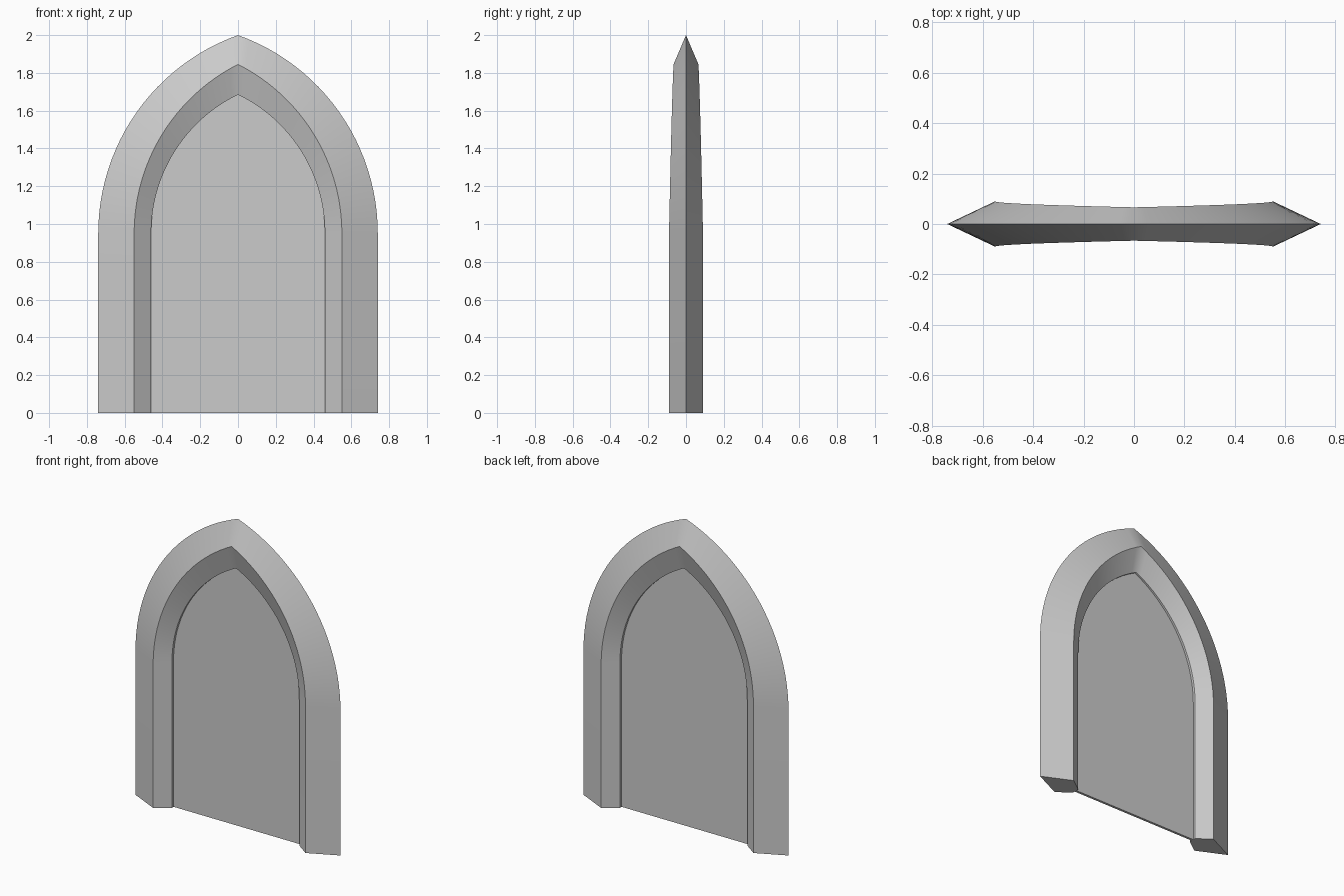
import bpy, bmesh, math

if "Cube" in bpy.data.objects:
    bpy.data.objects.remove(bpy.data.objects["Cube"])

SPRING = 0.95   # height where the arch begins
N = 24          # arch segments per side


def arch(half_w, apex):
    """Pointed arch outline as (x, z, t), left foot to right foot; t is 0 at the spring, 1 at the apex."""
    h = apex - SPRING
    r = (half_w ** 2 + h ** 2) / (2 * half_w)
    cx = half_w - r
    end = math.atan2(h, -cx)
    side = [(half_w, 0, 0)]
    for i in range(N + 1):
        a = end * i / N
        side.append((cx + r * math.cos(a), SPRING + r * math.sin(a), i / N))
    side[-1] = (0, apex, 1)
    left = [(-x, z, t) for x, z, t in side]
    return left + side[-2::-1]


def make_object(name, rails, shade_angle):
    """Loft a closed cross-section through matching rails and cap both feet."""
    bm = bmesh.new()
    grid = [[bm.verts.new(p) for p in rail] for rail in rails]
    k = len(grid)
    for j in range(k):
        a, b = grid[j], grid[(j + 1) % k]
        for i in range(len(a) - 1):
            bm.faces.new((a[i], a[i + 1], b[i + 1], b[i]))
    bm.faces.new([g[0] for g in grid])
    bm.faces.new([g[-1] for g in reversed(grid)])
    finish(name, bm, shade_angle)


def finish(name, bm, shade_angle):
    bmesh.ops.recalc_face_normals(bm, faces=bm.faces[:])
    me = bpy.data.meshes.new(name)
    bm.to_mesh(me)
    bm.free()
    ob = bpy.data.objects.new(name, me)
    bpy.context.collection.objects.link(ob)
    bpy.ops.object.select_all(action='DESELECT')
    ob.select_set(True)
    bpy.context.view_layer.objects.active = ob
    bpy.ops.object.shade_smooth_by_angle(angle=math.radians(shade_angle))


def rail(outline, y_foot, y_apex):
    return [(x, y_foot + (y_apex - y_foot) * t, z) for x, z, t in outline]


outer, ridge, inner = arch(0.74, 2.0), arch(0.55, 1.845), arch(0.46, 1.685)

# Bevelled frame, thinning towards the apex
make_object("arch_frame", [
    rail(outer, 0, 0),
    rail(ridge, -0.09, -0.066),
    rail(inner, -0.025, -0.02),
    rail(inner, 0.025, 0.02),
    rail(ridge, 0.09, 0.066),
], 20)

# Thin flat panel filling the opening
bm = bmesh.new()
face = bm.faces.new([bm.verts.new((x, -0.008, z)) for x, z, t in inner])
ext = bmesh.ops.extrude_face_region(bm, geom=[face], use_keep_orig=True)
for v in ext["geom"]:
    if isinstance(v, bmesh.types.BMVert):
        v.co.y = 0.008
finish("panel", bm, 20)
